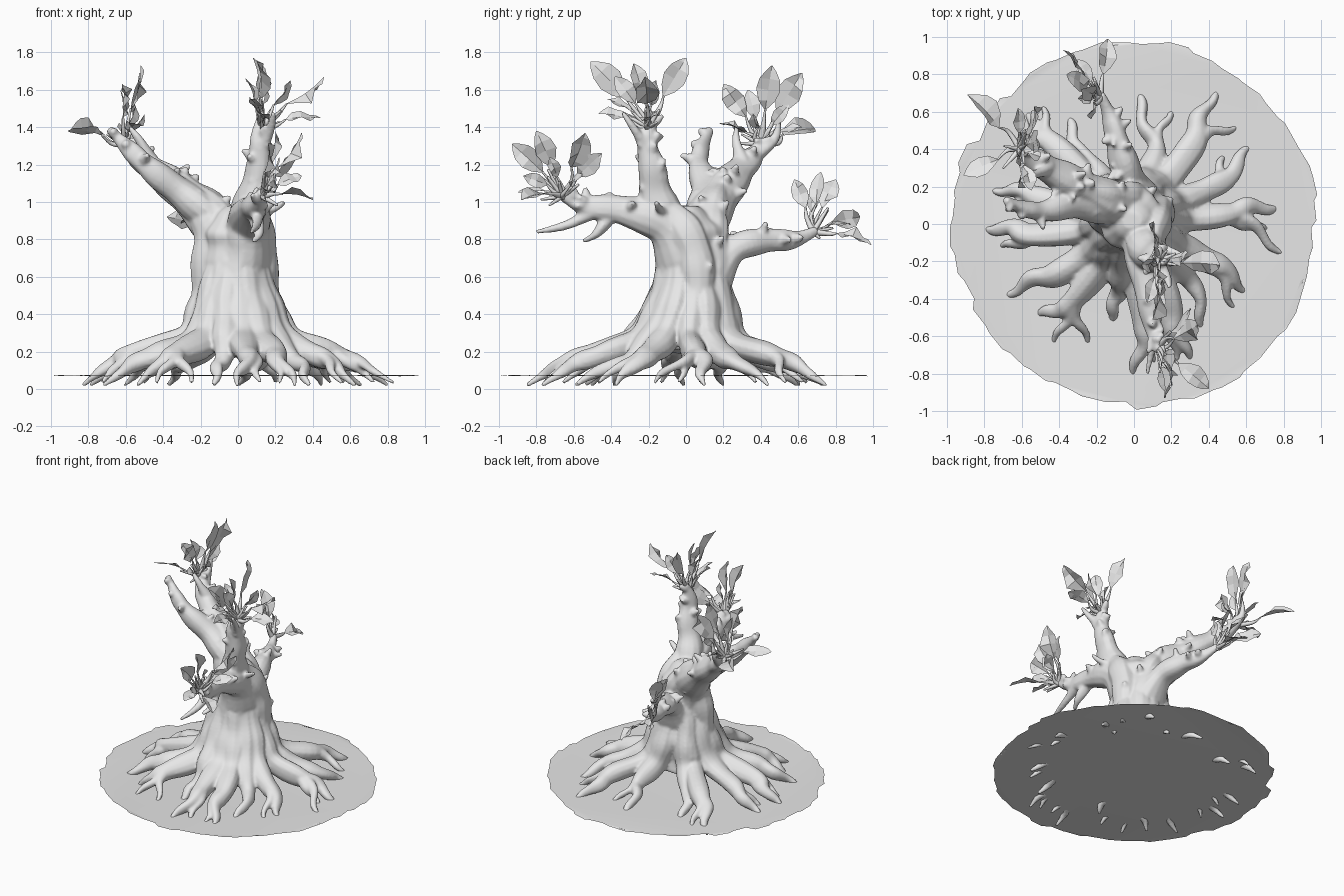
import bpy, bmesh, math, random
from mathutils import Vector

random.seed(4)
if "Cube" in bpy.data.objects:
    bpy.data.objects.remove(bpy.data.objects["Cube"])

clay = bpy.data.materials.new("pale grey")
clay.use_nodes = True
clay.diffuse_color = (0.8, 0.8, 0.8, 1)
clay.node_tree.nodes["Principled BSDF"].inputs["Base Color"].default_value = (0.8, 0.8, 0.8, 1)


def finish(bm, name, smooth=False):
    """Turn a bmesh into a named object."""
    mesh = bpy.data.meshes.new(name)
    bm.to_mesh(mesh)
    bm.free()
    mesh.materials.append(clay)
    for face in mesh.polygons:
        face.use_smooth = smooth
    obj = bpy.data.objects.new(name, mesh)
    bpy.context.scene.collection.objects.link(obj)
    return obj


def spline(keys, steps=6):
    """Smooth path through (position, radius) keys."""
    pts = [Vector((*p, r)) for p, r in keys]
    pts = [pts[0]] + pts + [pts[-1]]
    path = []
    for a, b, c, d in zip(pts, pts[1:], pts[2:], pts[3:]):
        for i in range(steps):
            t = i / steps
            path.append(b + (c - a) * t / 2 + (a * 2 - b * 5 + c * 4 - d) * t * t / 2
                        + (b * 3 - a - c * 3 + d) * t ** 3 / 2)
    return path + [pts[-1]]


def tube(bm, keys, sides=12):
    """Closed tapering tube with a twisting, gently lumpy section."""
    path = spline(keys)
    side, rings = Vector((0.83, 0.55, 0.1)), []
    phase = random.uniform(0, math.tau)
    for i, p in enumerate(path):
        along = (path[min(i + 1, len(path) - 1)] - path[max(i - 1, 0)]).xyz.normalized()
        side = (side - along * side.dot(along)).normalized()
        other = along.cross(side)
        ring, radius = [], max(p.w, 0.003) * (1 + 0.06 * math.sin(i * 0.9 + phase))
        for k in range(sides):
            a = math.tau * k / sides
            r = radius * (1 + 0.07 * math.cos(2 * a + i * 0.2 + phase) + 0.05 * math.cos(3 * a - i * 0.15))
            ring.append(bm.verts.new(p.xyz + (side * math.cos(a) + other * math.sin(a)) * r))
        rings.append(ring)
    for lower, upper in zip(rings, rings[1:]):
        for k in range(sides):
            n = (k + 1) % sides
            bm.faces.new((lower[k], lower[n], upper[n], upper[k]))
    bm.faces.new(rings[0][::-1])
    bm.faces.new(rings[-1])


def root(bm, mid, tips):
    """Buttress down the trunk, then an arching root that forks to its tips."""
    mid = Vector((*mid, 0))
    out = mid.normalized()
    centre, up = Vector((-0.01, 0.03, 0)), Vector((0, 0, 1))
    long = mid.length > 0.44
    knee = mid + up * (0.185 if long else 0.15)
    girth = 0.065 if long else 0.05
    trunk_part = [(centre + out * 0.07 + up * 0.8, 0.05), (centre + out * 0.1 + up * 0.68, 0.075),
                  (centre + out * 0.17 + up * 0.45, 0.088), (out * 0.27 + up * 0.265, 0.08)]
    for i, tip in enumerate(tips):
        end = Vector((*tip, 0.025 if i == 0 else 0.04))
        run = end - knee
        sway = run.cross(up) * random.choice((-0.09, 0.09))
        tail = [(knee + run * 0.4 + sway + up * 0.02, girth * (0.72 if i == 0 else 0.5)),
                (knee + run * 0.75 - sway * 0.5 + up * 0.015, 0.026 if i == 0 else 0.021),
                (end + run * 0.04, 0.01)]
        start = trunk_part if i == 0 else [(mid * 0.85 + up * knee.z * 1.1, girth * 0.7)]
        tube(bm, start + [(knee, girth if i == 0 else girth * 0.8)] + tail)


def knobs(bm, keys, count):
    """Short broken twigs scattered over a limb."""
    path = spline(keys)
    for _ in range(count):
        p = path[random.randrange(len(path) // 4, len(path) - 2)]
        aim = Vector([random.uniform(-1, 1) for _ in range(3)]).normalized()
        aim.z = abs(aim.z)
        tube(bm, [(p.xyz, p.w * 0.6), (p.xyz + aim * p.w, 0.028),
                  (p.xyz + aim * (p.w + random.uniform(0.025, 0.06)), 0.012)], 8)


# trunk core, side burls and buttress roots
wood = bmesh.new()
tube(wood, [((0, 0.04, 0.2), 0.2), ((-0.01, 0.04, 0.4), 0.21), ((-0.01, 0.04, 0.6), 0.185),
            ((-0.01, 0.03, 0.78), 0.17), ((-0.01, 0.02, 0.9), 0.13), ((-0.01, 0.02, 0.98), 0.05)], 20)
# ridges run from the flanks of the trunk into the limbs above
for burl in ([((-0.15, 0.05, 0.35), 0.1), ((-0.145, 0.03, 0.6), 0.1), ((-0.14, 0.06, 0.82), 0.1),
              ((-0.2, 0.13, 0.97), 0.08), ((-0.3, 0.2, 1.07), 0.05)],
             [((0.14, 0.05, 0.35), 0.1), ((0.13, 0.07, 0.6), 0.09), ((0.13, 0.03, 0.79), 0.085),
              ((0.1, -0.07, 0.93), 0.07), ((0.09, -0.18, 0.98), 0.04)],
             [((0.08, 0.1, 0.4), 0.1), ((0.05, 0.13, 0.65), 0.09), ((-0.03, 0.13, 0.85), 0.09),
              ((-0.13, 0.15, 0.98), 0.07), ((-0.25, 0.19, 1.07), 0.05)],
             [((-0.05, -0.05, 0.4), 0.1), ((0, -0.07, 0.65), 0.09), ((0.04, -0.1, 0.85), 0.09),
              ((0.08, -0.15, 1.02), 0.07), ((0.1, -0.17, 1.12), 0.04)]):
    tube(wood, burl)
    knobs(wood, burl, 2)

ROOTS = [
    ((0.5, 0.05), [(0.79, 0.1), (0.82, -0.16), (0.72, -0.04)]),
    ((0.4, 0.19), [(0.65, 0.43), (0.49, 0.37)]),
    ((0.32, 0.44), [(0.44, 0.74), (0.56, 0.53)]),
    ((0.12, 0.42), [(0, 0.73), (0.2, 0.62)]),
    ((-0.26, 0.35), [(-0.37, 0.59)]),
    ((-0.42, 0.42), [(-0.6, 0.6), (-0.5, 0.64)]),
    ((-0.5, 0.13), [(-0.78, 0.2), (-0.7, 0.08)]),
    ((-0.55, -0.06), [(-0.82, -0.01), (-0.72, -0.13)]),
    ((-0.42, -0.27), [(-0.71, -0.38)]),
    ((-0.32, -0.4), [(-0.53, -0.5), (-0.43, -0.65), (-0.25, -0.65)]),
    ((-0.08, -0.36), [(-0.13, -0.53)]),
    ((0.05, -0.5), [(0, -0.84), (0.12, -0.75)]),
    ((0.2, -0.45), [(0.3, -0.76), (0.22, -0.75)]),
    ((0.3, -0.3), [(0.38, -0.58)]),
    ((0.4, -0.2), [(0.62, -0.37), (0.55, -0.46)]),
]
for mid, tips in ROOTS:
    root(wood, mid, tips)

# main limbs
right_limb = [((0, 0.05, 0.6), 0.15), ((-0.1, 0.1, 0.86), 0.125), ((-0.27, 0.19, 1.03), 0.1),
              ((-0.44, 0.28, 1.16), 0.078), ((-0.55, 0.36, 1.25), 0.055), ((-0.61, 0.42, 1.33), 0.025)]
bare_limb = [((-0.14, 0.1, 0.92), 0.1), ((-0.3, 0.11, 1.05), 0.085), ((-0.47, 0.07, 1.18), 0.06),
             ((-0.58, 0.08, 1.28), 0.045), ((-0.69, 0.13, 1.39), 0.02)]
front_limb = [((0.02, 0, 0.65), 0.15), ((0.06, -0.12, 0.88), 0.115), ((0.08, -0.35, 0.96), 0.08),
              ((0.1, -0.55, 0.98), 0.05), ((0.13, -0.68, 1.06), 0.022)]
top_limb = [((0.04, -0.04, 0.8), 0.12), ((0.07, -0.15, 1), 0.095), ((0.11, -0.18, 1.17), 0.07),
            ((0.12, -0.21, 1.32), 0.055), ((0.12, -0.17, 1.47), 0.018)]
back_limb = [((0, 0.1, 0.55), 0.14), ((-0.03, 0.25, 0.74), 0.085), ((-0.08, 0.42, 0.79), 0.068),
             ((-0.13, 0.58, 0.8), 0.045), ((-0.18, 0.7, 0.85), 0.02)]
for limb, count in ((right_limb, 12), (bare_limb, 5), (front_limb, 10), (top_limb, 11), (back_limb, 9)):
    tube(wood, limb, 14)
    knobs(wood, limb, count)

# bare side branches
for a, b, c in (((0.1, -0.48, 0.96), (0.1, -0.63, 0.88), (0.07, -0.8, 0.84)),
                ((0.09, -0.4, 0.93), (0.11, -0.48, 0.83), (0.08, -0.55, 0.79)),
                ((0.11, -0.2, 1.27), (0.17, -0.27, 1.38), (0.19, -0.34, 1.48)),
                ((-0.53, 0.34, 1.22), (-0.58, 0.47, 1.33), (-0.57, 0.5, 1.45)),
                ((-0.46, 0.3, 1.2), (-0.52, 0.27, 1.32), (-0.58, 0.27, 1.4)),
                ((0.08, -0.1, 0.93), (0.18, -0.14, 0.96), (0.25, -0.16, 1.0))):
    tube(wood, [(a, 0.045), (b, 0.025), (c, 0.012)])

tree = finish(wood, "trunk_and_roots", True)
skin = tree.modifiers.new("fuse", 'REMESH')
skin.mode = 'VOXEL'
skin.voxel_size = 0.01
skin.use_smooth_shade = True
soften = tree.modifiers.new("soften", 'SMOOTH')
soften.factor = 0.5
soften.iterations = 4


def leaf(bm, base, tip, face):
    """Crumpled pointed blade, bent slightly along its length."""
    run = tip - base
    wide = run.cross(face).normalized()
    lift = wide.cross(run).normalized()
    size = run.length
    rows = []
    for t, w in ((0, 0.03), (0.2, 0.18), (0.45, 0.27), (0.7, 0.23), (0.88, 0.12), (1, 0.01)):
        spine = base + run * t + lift * size * 0.06 * math.sin(t * math.pi)
        rows.append([bm.verts.new(spine + (wide * s + lift * abs(s) * random.uniform(-0.2, 0.8)) * w * size)
                     for s in (-1, 0, 1)])
    for low, high in zip(rows, rows[1:]):
        for k in (0, 1):
            bm.faces.new((low[k], low[k + 1], high[k + 1], high[k]))


# leaf sprays: twig origin, upright leaf tips, then flat-lying leaf tips
SPRAYS = {
    "right": ((-0.61, 0.4, 1.31),
              [(-0.52, 0.46, 1.73), (-0.53, 0.62, 1.69), (-0.62, 0.2, 1.63), (-0.63, 0.33, 1.6),
               (-0.55, 0.55, 1.52), (-0.5, 0.36, 1.47)],
              [(-0.89, 0.69, 1.39), (-0.91, 0.26, 1.38), (-0.55, 0.18, 1.42), (-0.62, 0.62, 1.4)]),
    "back": ((-0.18, 0.68, 0.84),
             [(-0.28, 0.72, 1.16), (-0.25, 0.58, 1.12), (-0.36, 0.8, 1.12), (-0.38, 0.93, 0.92),
              (-0.3, 0.67, 1.05)],
             [(-0.14, 0.99, 0.77), (-0.3, 0.88, 0.88)]),
    "front": ((0.13, -0.66, 1.03),
              [(0.2, -0.8, 1.38), (0.16, -0.93, 1.31), (0.34, -0.54, 1.37), (0.3, -0.45, 1.26),
               (0.2, -0.87, 1.14), (0.22, -0.73, 1.24)],
              [(0.4, -0.88, 1.01), (0.34, -0.55, 1.14), (0.17, -0.9, 1.05)]),
    "top": ((0.13, -0.2, 1.4),
            [(0.1, -0.51, 1.75), (0.12, -0.28, 1.74), (0.08, 0, 1.77), (0.28, -0.16, 1.65),
             (0.04, -0.22, 1.66), (0.46, -0.22, 1.67), (0.14, -0.38, 1.67)],
            [(0.44, -0.19, 1.45), (0.12, -0.47, 1.47), (0.07, -0.42, 1.55)]),
}
for place, (origin, upright, flat) in SPRAYS.items():
    blades, stems = bmesh.new(), bmesh.new()
    origin = Vector(origin)
    for tip in upright + flat:
        end = Vector(tip)
        run = end - origin
        base = origin + run * 0.4 + Vector((0, 0, 0.02))
        jitter = Vector((0, random.uniform(-0.6, 0.6), random.uniform(-0.4, 0.4)))
        face = Vector((1, 0, 0)) if tip in upright else Vector((0.5, 0, 1))
        leaf(blades, base, end, face + jitter)
        tube(stems, [(origin, 0.02), (origin + run * 0.22 + jitter * 0.05, 0.012), (base, 0.005)], 6)
        # small bare shoot beside each leaf
        shoot = origin + run * 0.3 - jitter * 0.12
        tube(stems, [(origin, 0.016), (shoot, 0.006)], 6)
    finish(blades, place + "_leaves")
    finish(stems, place + "_twigs", True)

# thin ragged ground sheet, broken into straight chips with stepped corners
sheet = bmesh.new()
rim, chips = [], 40
for k in range(chips):
    start = math.tau * (k + random.uniform(0, 0.2)) / chips
    r = random.uniform(0.945, 0.995)
    for angle, reach in ((start, r), (start + 0.11, r + random.uniform(-0.02, 0.01))):
        rim.append(sheet.verts.new((reach * math.cos(angle), reach * math.sin(angle),
                                    random.uniform(0.068, 0.076))))
sheet.faces.new(rim)
bmesh.ops.triangulate(sheet, faces=sheet.faces[:])
finish(sheet, "ground_sheet", True)
